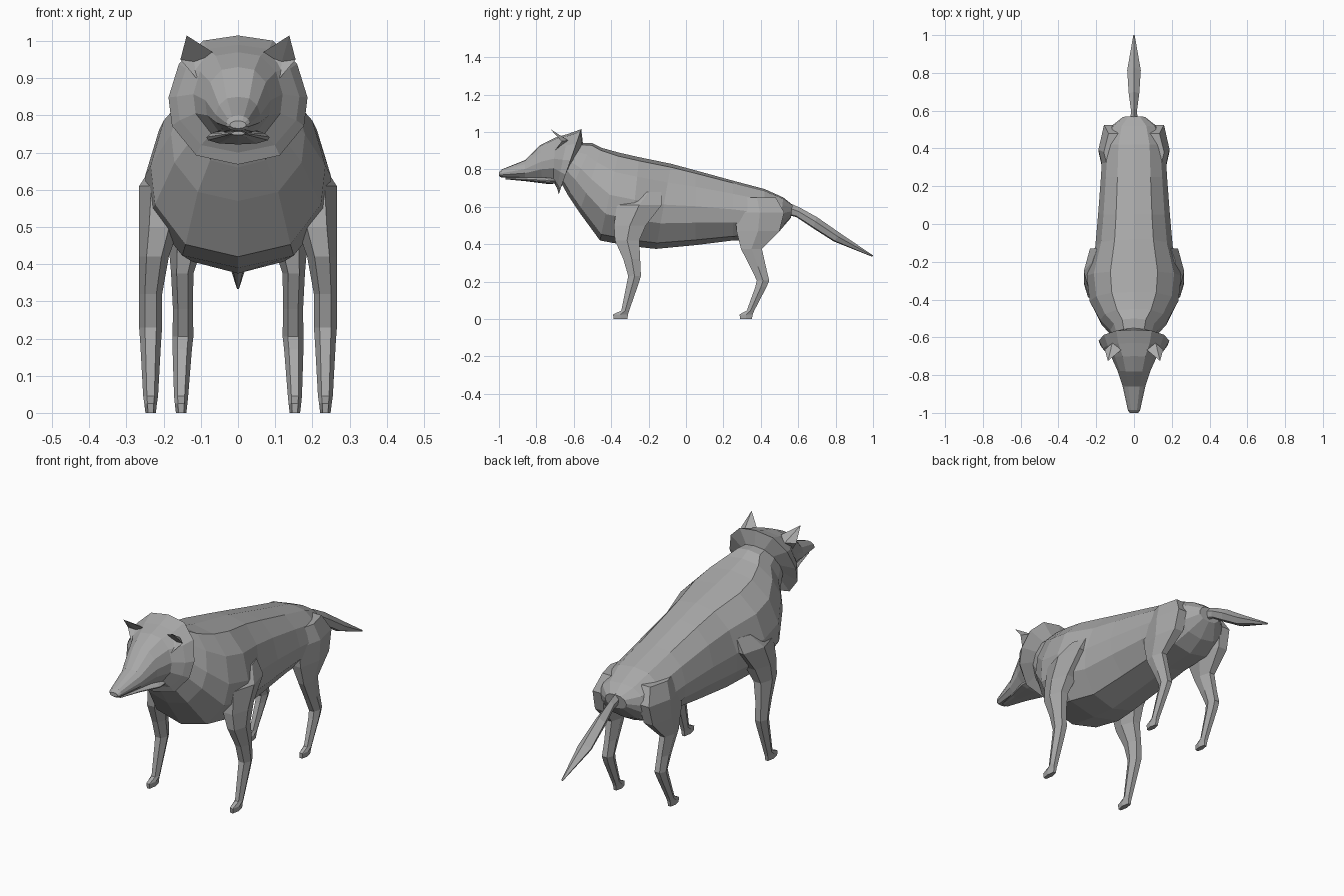
import bpy, bmesh, math

if "Cube" in bpy.data.objects:
    bpy.data.objects.remove(bpy.data.objects["Cube"])

GREY = (0.4, 0.4, 0.4, 1)
fur = bpy.data.materials.new("grey fur")
fur.use_nodes = True
fur.diffuse_color = GREY
fur.node_tree.nodes["Principled BSDF"].inputs["Base Color"].default_value = GREY


def finish(bm, name):
    bmesh.ops.recalc_face_normals(bm, faces=bm.faces)
    mesh = bpy.data.meshes.new(name)
    bm.to_mesh(mesh)
    bm.free()
    mesh.materials.append(fur)
    obj = bpy.data.objects.new(name, mesh)
    bpy.context.collection.objects.link(obj)
    return obj


def loft(name, rings):
    """Skin a list of equal-length point rings and cap both ends."""
    bm = bmesh.new()
    rows = [[bm.verts.new(p) for p in ring] for ring in rings]
    n = len(rows[0])
    for a, b in zip(rows, rows[1:]):
        for i in range(n):
            j = (i + 1) % n
            bm.faces.new((a[i], a[j], b[j], b[i]))
    bm.faces.new(rows[0])
    bm.faces.new(rows[-1])
    return finish(bm, name)


# Half cross-section shared by torso and head: (width share, height share)
HALF = [(0, 1), (.5, .96), (.85, .78), (1, .52), (.95, .3), (.6, .07), (0, 0)]
DIAMOND = [(0, 1), (1, .6), (.6, .1), (0, 0)]


def section(y_top, z_top, y_low, z_low, width, half=HALF):
    """Tilted closed ring between a top point and a bottom point."""
    outline = half + [(-x, t) for x, t in reversed(half[1:-1])]
    return [(x * width, y_low + (y_top - y_low) * t, z_low + (z_top - z_low) * t)
            for x, t in outline]


def hexagon(x, y, z, rx, ry):
    """Level leg ring with flat front and back."""
    ring = []
    for k in range(6):
        a = math.radians(60 * k)
        ring.append((x + rx * math.cos(a), y + ry * math.sin(a) / .866, z))
    return ring


# Torso with neck, chest and rump
loft("torso", [section(*s) for s in [
    (-.58, .94, -.68, .75, .10),
    (-.50, .94, -.63, .66, .125),
    (-.45, .915, -.57, .57, .18),
    (-.36, .89, -.46, .42, .235),
    (-.25, .865, -.30, .39, .25),
    (-.08, .83, -.16, .375, .205),
    (.05, .795, .05, .395, .19),
    (.25, .74, .25, .42, .175),
    (.42, .695, .42, .425, .165),
    (.52, .65, .50, .47, .13),
    (.57, .61, .56, .54, .06),
]])

# Head with flared ruff that folds back in to the neck
loft("head", [section(*s) for s in [
    (-1.0, .785, -1.0, .765, .022),
    (-.985, .80, -.99, .758, .032),
    (-.86, .85, -.86, .75, .06),
    (-.78, .93, -.77, .745, .088),
    (-.70, .97, -.71, .735, .12),
    (-.63, .99, -.69, .70, .165),
    (-.56, 1.015, -.68, .668, .187),
    (-.55, .93, -.66, .76, .09),
]])

# Lower jaw
loft("lower_jaw", [section(*s) for s in [
    (-.965, .757, -.965, .747, .018),
    (-.86, .758, -.86, .737, .045),
    (-.75, .76, -.74, .722, .085),
    (-.67, .76, -.67, .725, .08),
]])

# Tail
loft("tail", [section(*s, half=DIAMOND) for s in [
    (.53, .63, .53, .56, .02),
    (.61, .595, .59, .545, .016),
    (.70, .545, .68, .485, .028),
    (.83, .455, .79, .415, .036),
    (1.0, .34, .995, .333, .004),
]])

# Legs, listed from the top of the limb down to the sole
LEGS = {
    "front_leg": [
        (.17, -.20, .68, .05, .07),
        (.20, -.25, .61, .066, .12),
        (.212, -.30, .50, .054, .085),
        (.226, -.315, .42, .04, .065),
        (.235, -.29, .32, .031, .045),
        (.235, -.275, .23, .031, .034),
        (.235, -.285, .19, .028, .032),
        (.235, -.325, .045, .02, .021),
        (.235, -.35, .025, .017, .04),
        (.235, -.35, 0, .014, .037),
    ],
    "hind_leg": [
        (.11, .38, .65, .05, .10),
        (.13, .395, .57, .058, .13),
        (.138, .385, .47, .05, .115),
        (.15, .35, .375, .03, .056),
        (.148, .385, .28, .027, .042),
        (.148, .412, .205, .028, .033),
        (.15, .40, .17, .026, .03),
        (.153, .345, .045, .019, .02),
        (.153, .322, .025, .017, .035),
        (.153, .32, 0, .014, .032),
    ],
}
for side, label in ((1, "left"), (-1, "right")):
    for part, rings in LEGS.items():
        loft(f"{label}_{part}",
             [hexagon(x * side, y, z, rx, ry) for x, y, z, rx, ry in rings])

    # Ear: pointed shell with a hollow front
    bm = bmesh.new()
    tip, inner, back, outer, low, hollow = [bm.verts.new((x * side, y, z)) for x, y, z in [
        (.138, -.725, 1.015), (.06, -.66, .965), (.115, -.63, .955),
        (.155, -.665, .95), (.112, -.70, .90), (.118, -.66, .945)]]
    for face in ((tip, inner, back), (tip, back, outer), (tip, outer, hollow),
                 (tip, hollow, inner), (inner, hollow, low), (outer, hollow, low),
                 (inner, low, back), (outer, back, low)):
        bm.faces.new(face)
    finish(bm, f"{label}_ear")
